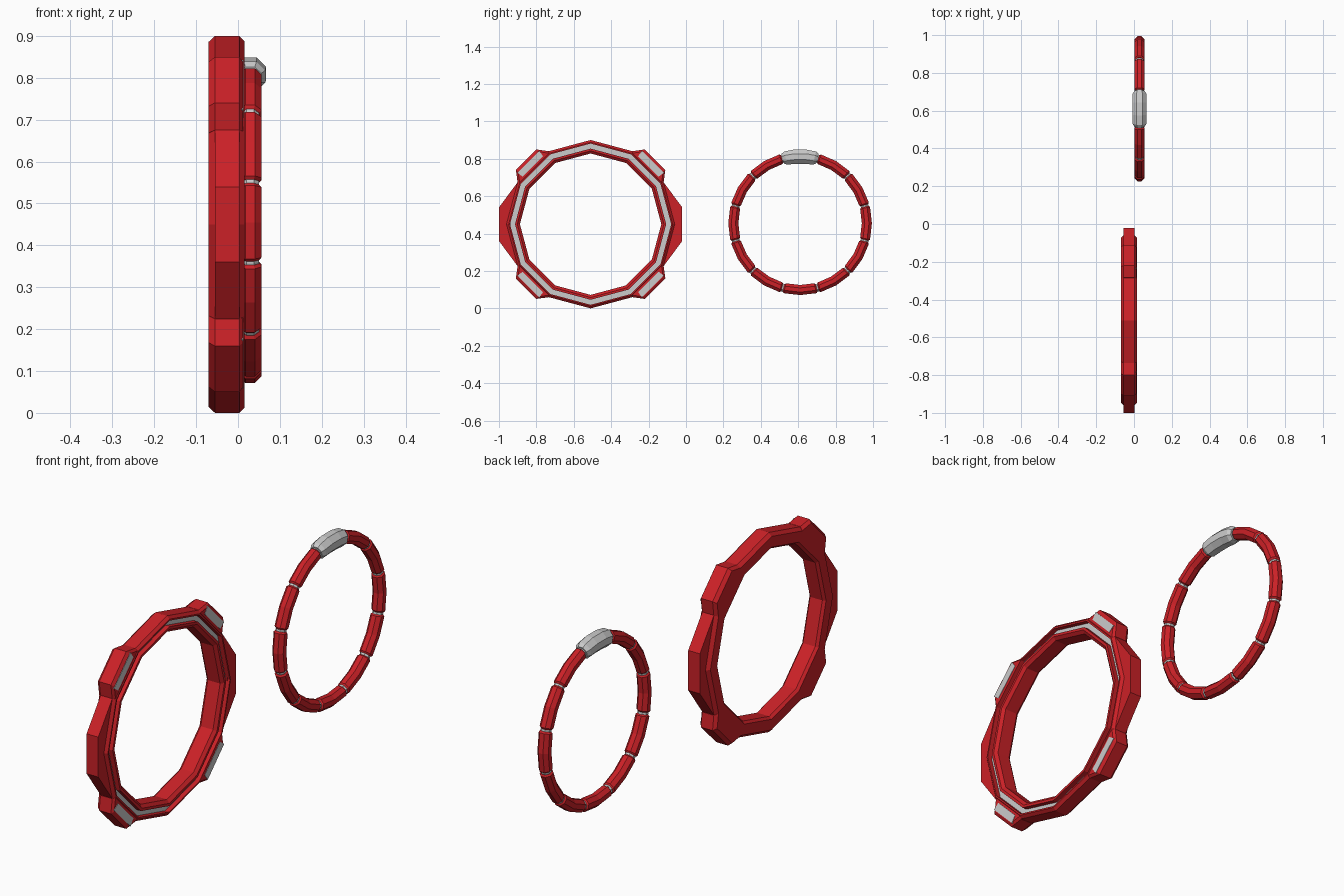
import bpy, bmesh
from math import sin, cos, radians, pi

if "Cube" in bpy.data.objects:
    bpy.data.objects.remove(bpy.data.objects["Cube"])

RED = bpy.data.materials.new("red")
RED.diffuse_color = (0.6, 0.015, 0.02, 1)
RED.use_nodes = True
RED.node_tree.nodes["Principled BSDF"].inputs["Base Color"].default_value = RED.diffuse_color

BIG = (-0.51, 0.45)      # centre (y, z) of the faceted ring
SMALL = (0.61, 0.455)    # centre (y, z) of the beaded ring


def sweep(name, centre, sections, closed=False, mat=None):
    """sections: list of (angle in degrees, [(radius, x), ...])"""
    bm = bmesh.new()
    loops = []
    for a, prof in sections:
        c, s = cos(radians(a)), sin(radians(a))
        loops.append([bm.verts.new((x, centre[0] + r * c, centre[1] + r * s)) for r, x in prof])
    n = len(loops[0])
    count = len(loops)
    for i in range(count if closed else count - 1):
        p, q = loops[i], loops[(i + 1) % count]
        for j in range(n):
            k = (j + 1) % n
            bm.faces.new((p[j], p[k], q[k], q[j]))
    if not closed:
        bm.faces.new(loops[0])
        bm.faces.new(loops[-1])
    bmesh.ops.recalc_face_normals(bm, faces=bm.faces)
    me = bpy.data.meshes.new(name)
    bm.to_mesh(me)
    bm.free()
    ob = bpy.data.objects.new(name, me)
    bpy.context.collection.objects.link(ob)
    if mat:
        me.materials.append(mat)
    return ob


def octagon(radius, size, x):
    """Tube section with flats facing outward"""
    k = size / cos(pi / 8)
    return [(radius + k * cos(pi / 8 + i * pi / 4), x + k * sin(pi / 8 + i * pi / 4)) for i in range(8)]


def chord(r, a, mid):
    """Radius at angle a on the straight twelve-sided edge centred on mid"""
    return r * cos(radians(15)) / cos(radians(a - mid))


# Faceted ring: twelve-sided body with a groove in the +x face
body = [(0.45, -0.055), (0.45, 0.003), (0.438, 0.015), (0.431, 0.015), (0.431, -0.008),
        (0.404, -0.008), (0.404, 0.015), (0.392, 0.015), (0.378, 0.003),
        (0.378, -0.058), (0.388, -0.07), (0.436, -0.07)]
twelve = [i * 30 for i in range(12)]
sweep("ring_body", BIG, [(a, body) for a in twelve], True, RED)

# Grey inlay at the bottom of the groove
inlay = [(0.433, -0.015), (0.433, -0.006), (0.402, -0.006), (0.402, -0.015)]
sweep("ring_inlay", BIG, [(a, inlay) for a in twelve], True)

# Raised corner blocks with their own grey strip
for i, mid in enumerate((45, 135, 225, 315)):
    secs = []
    for d, r in ((-15, 0.451), (-9, 0.494), (9, 0.494), (15, 0.451)):
        a = mid + d
        b = chord(0.434, a, mid)
        s = max(r - 0.014, b + 0.002)
        secs.append((a, [(b, -0.07), (s, -0.07), (r, -0.055), (r, 0.003), (s, 0.012), (b, 0.012)]))
    sweep(f"corner_block_{i}", BIG, secs, False, RED)
    strip = []
    for d in (-10, 10):
        lo, hi = chord(0.452, mid + d, mid), chord(0.488, mid + d, mid)
        strip.append((mid + d, [(lo, 0.005), (hi, 0.005), (hi, 0.0135), (lo, 0.0135)]))
    sweep(f"corner_strip_{i}", BIG, strip)

# Tapered side lugs
for side, mid in (("right", 0), ("left", 180)):
    secs = []
    for d, r in ((-30, 0.45), (-10.4, 0.498), (10.4, 0.498), (30, 0.45)):
        b = 0.434 if abs(d) > 20 else 0.436
        secs.append((mid + d, [(b, -0.055), (r, -0.055), (r, 0.003), (b, 0.003)]))
    sweep(f"side_lug_{side}", BIG, secs, False, RED)

# Beaded ring: grey core, eleven red beads and one larger grey bead
R, X = 0.357, 0.029
sweep("bead_core", SMALL, [(i * 15, octagon(R, 0.021, X)) for i in range(24)], True)
for i in range(12):
    mid = i * 30
    if mid == 90:
        steps = ((-15, 0.027), (-12.5, 0.036), (-5, 0.038), (5, 0.038), (12.5, 0.036), (15, 0.027))
        mat = None
    else:
        steps = ((-14.3, 0.021), (-13.2, 0.027), (0, 0.027), (13.2, 0.027), (14.3, 0.021))
        mat = RED
    name = "large_bead" if mid == 90 else f"bead_{i}"
    sweep(name, SMALL, [(mid + d, octagon(R, s, X)) for d, s in steps], False, mat)
